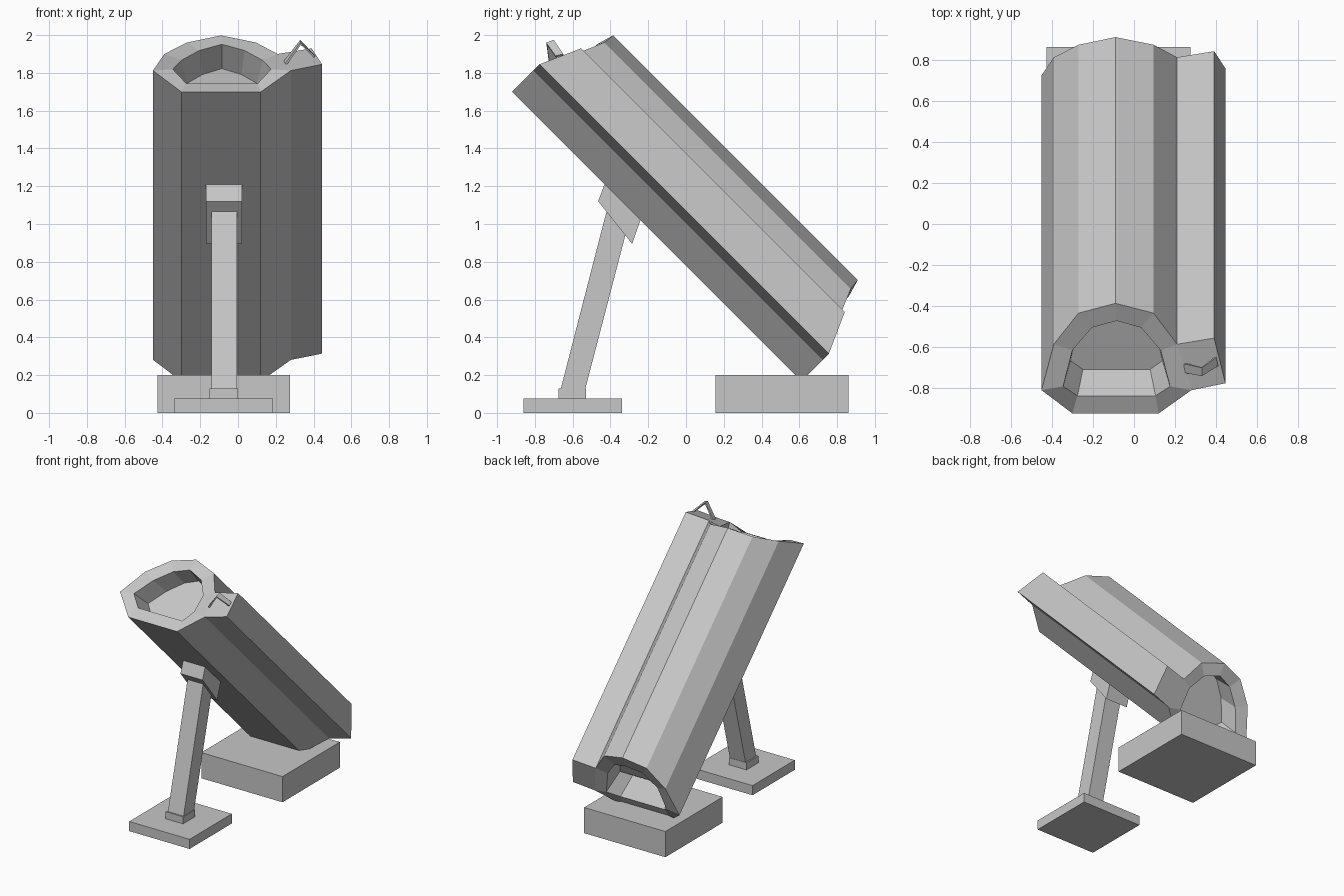
import bpy, bmesh
from math import sqrt

if "Cube" in bpy.data.objects:
    bpy.data.objects.remove(bpy.data.objects["Cube"], do_unlink=True)

grey = bpy.data.materials.new("plain grey")
grey.use_nodes = True
colour = (0.57, 0.57, 0.57, 1)
grey.diffuse_color = colour
grey.node_tree.nodes["Principled BSDF"].inputs["Base Color"].default_value = colour


def make(name, verts, faces):
    mesh = bpy.data.meshes.new(name)
    mesh.from_pydata(verts, [], faces)
    bm = bmesh.new()
    bm.from_mesh(mesh)
    bmesh.ops.recalc_face_normals(bm, faces=bm.faces)
    bm.to_mesh(mesh)
    bm.free()
    mesh.materials.append(grey)
    obj = bpy.data.objects.new(name, mesh)
    bpy.context.collection.objects.link(obj)
    return obj


def prism(name, profile, x0, x1):
    """Extrude a (y, z) profile from x0 to x1."""
    n = len(profile)
    verts = [(x, y, z) for x in (x0, x1) for y, z in profile]
    faces = [range(n), range(n, 2 * n)]
    faces += [(i, (i + 1) % n, n + (i + 1) % n, n + i) for i in range(n)]
    return make(name, verts, faces)


def box(name, x0, x1, y0, y1, z0, z1):
    return prism(name, [(y0, z0), (y1, z0), (y1, z1), (y0, z1)], x0, x1)


# Leaning tube: (x, height across the lean, half length along the lean)
MID = 0.77
outer = [(-.30, .55, 1.083), (.12, .55, 1.083), (.28, .71, 1.083),
         (.21, .93, .987), (.095, 1.08, .923), (-.09, 1.14, .916),
         (-.27, 1.08, .923), (-.39, .93, .987), (-.45, .71, 1.083)]
inner = [(-.275, .643, 1.055), (.105, .643, 1.055), (.175, .728, 1.075),
         (.13, .885, .985), (.035, 1.0, .943), (-.085, 1.047, .943),
         (-.205, 1.0, .943), (-.30, .885, .985), (-.345, .728, 1.075)]
# Recessed end plate: the opening, slightly narrowed and pushed inwards
plate = [(-.085 + (x + .085) * .86, .84 + (v - .84) * .94, h - .17)
         for x, v, h in inner]
# Side channel running beside the tube
channel = [(.445, .757, 1.083), (.39, .972, .987)]

rings = outer + inner + plate + channel
N, count = len(outer), len(rings)
verts, faces = [], []
for side in (1, -1):
    for x, v, h in rings:
        u = MID + side * h
        verts.append((x, (v - u) / sqrt(2), (v + u) / sqrt(2)))
    base = 0 if side == 1 else count
    for i in range(N):
        j = (i + 1) % N
        for k in (0, N):
            faces.append([base + q for q in (k + i, k + j, k + N + j, k + N + i)])
    faces.append([base + 2 * N + i for i in range(N)])
    faces.append([base + q for q in (2, 3 * N, 3 * N + 1, 3)])
loop = [0, 1, 2, 3 * N, 3 * N + 1] + list(range(3, N))
for a, b in zip(loop, loop[1:] + loop[:1]):
    faces.append((a, b, count + b, count + a))
make("tube", verts, faces)

# Folded handle on the end of the side channel
handle = make("handle",
              [(.25, -.725, 1.85), (.24, -.68, 1.86), (.33, -.74, 1.96),
               (.33, -.70, 1.975), (.41, -.69, 1.89), (.40, -.65, 1.90)],
              [(0, 1, 3, 2), (2, 3, 5, 4)])
thick = handle.modifiers.new("thickness", 'SOLIDIFY')
thick.thickness = 0.012

# Supports
box("rear_base", -.425, .275, .155, .86, 0, .2)
box("front_foot", -.335, .185, -.86, -.34, 0, .075)
box("post_collar", -.15, 0, -.675, -.53, .075, .13)
prism("support_post", [(-.665, .12), (-.535, .12), (-.295, 1.04), (-.42, 1.07)], -.14, -.005)
prism("post_bracket", [(-.465, 1.12), (-.285, .895), (-.24, 1.025), (-.43, 1.215)], -.17, .02)
